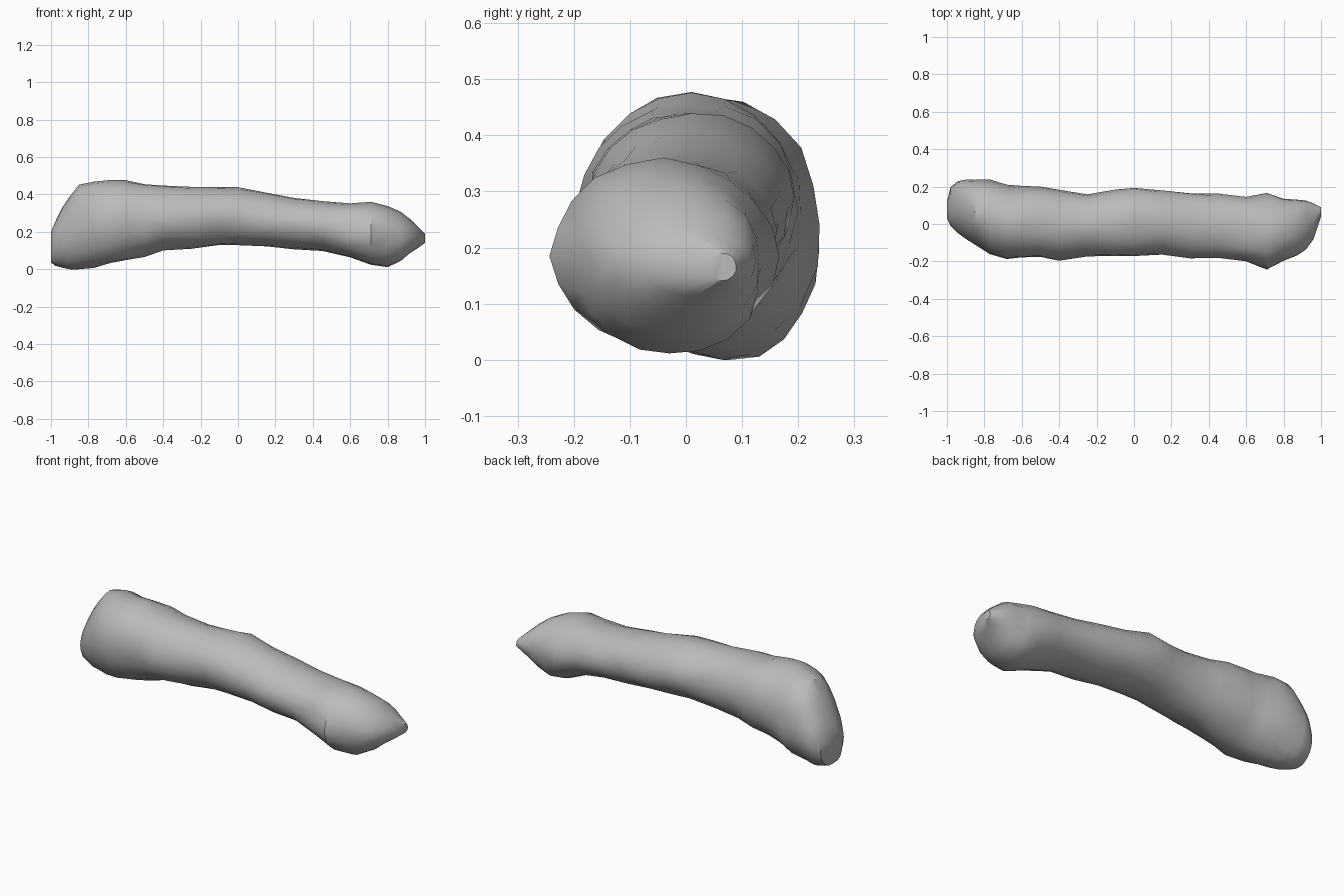
import bpy
import bmesh
import math
import random
from mathutils import Vector, noise

random.seed(4)
SIDES = 20

# Remove the default object
default_object = bpy.data.objects.get("Cube")
if default_object:
    bpy.data.objects.remove(default_object, do_unlink=True)


def make_material(name, colour):
    material = bpy.data.materials.new(name)
    material.use_nodes = True
    material.diffuse_color = colour
    shader = material.node_tree.nodes["Principled BSDF"]
    shader.inputs["Base Color"].default_value = colour
    shader.inputs["Roughness"].default_value = 0.8
    return material


# Cross-sections in hundredths: along, front, back, bottom, top
blunt_end = [
    (-100, 3, 12, 4, 20),
    (-98, -1, 20, 2, 25),
    (-94, -5, 23, 1, 33),
    (-90, -8, 24, 0, 39),
    (-85, -11, 24, 0, 45),
    (-77, -16, 24, 1, 47),
    (-68, -19, 21, 3, 48),
]
shaft = [
    (-60, -18, 20, 5, 48),
    (-50, -18, 20, 7, 46),
    (-40, -19, 18, 10, 45),
    (-25, -17, 16, 11, 44),
    (-10, -17, 18, 13, 44),
    (0, -17, 19, 13, 44),
    (15, -16, 18, 12, 41),
    (30, -18, 17, 11, 38),
    (45, -18, 16, 10, 36),
]
tapered_end = [
    (60, -20, 14, 6, 36),
    (71, -24, 16, 2, 35),
    (80, -20, 14, 1, 33),
    (87, -17, 13, 4, 31),
    (92, -13, 12, 8, 27),
    (96, -8, 11, 11, 23),
    (100, 4, 9, 14, 19),
]


def section_ring(mesh, section, roughness):
    """One oval ring of vertices with slight surface unevenness."""
    x, front, back, bottom, top = (value / 100 for value in section)
    ring = []
    for step in range(SIDES):
        angle = math.tau * step / SIDES
        point = Vector((
            x,
            (front + back) / 2 + (back - front) / 2 * math.cos(angle),
            (bottom + top) / 2 + (top - bottom) / 2 * math.sin(angle),
        ))
        centre = Vector((x, (front + back) / 2, (bottom + top) / 2))
        swell = 1 + roughness * noise.noise(point * 7)
        swell += random.uniform(-roughness, roughness) / 4
        point = centre + (point - centre) * swell
        point.z = max(point.z, 0)
        ring.append(mesh.verts.new(point))
    return ring


def loft(name, sections, material):
    mesh = bmesh.new()
    rings = []
    for section in sections:
        roughness = 0.08 if section in tapered_end else 0.05
        rings.append(section_ring(mesh, section, roughness))
    for lower, upper in zip(rings, rings[1:]):
        for i in range(SIDES):
            j = (i + 1) % SIDES
            mesh.faces.new((lower[i], lower[j], upper[j], upper[i]))
    mesh.faces.new(rings[0])
    mesh.faces.new(rings[-1])
    bmesh.ops.recalc_face_normals(mesh, faces=mesh.faces)
    bmesh.ops.triangulate(mesh, faces=mesh.faces)
    data = bpy.data.meshes.new(name)
    mesh.to_mesh(data)
    mesh.free()
    data.materials.append(material)
    obj = bpy.data.objects.new(name, data)
    bpy.context.collection.objects.link(obj)
    return obj


# Curved, uneven body lofted from end to end
stone_grey = make_material("stone grey", (0.5, 0.5, 0.5, 1))
body = loft("curved_body", blunt_end + shaft + tapered_end, stone_grey)

# Smooth surface with crisp chipped edges
bpy.ops.object.select_all(action="DESELECT")
body.select_set(True)
bpy.context.view_layer.objects.active = body
bpy.ops.object.shade_smooth_by_angle(angle=math.radians(35))
